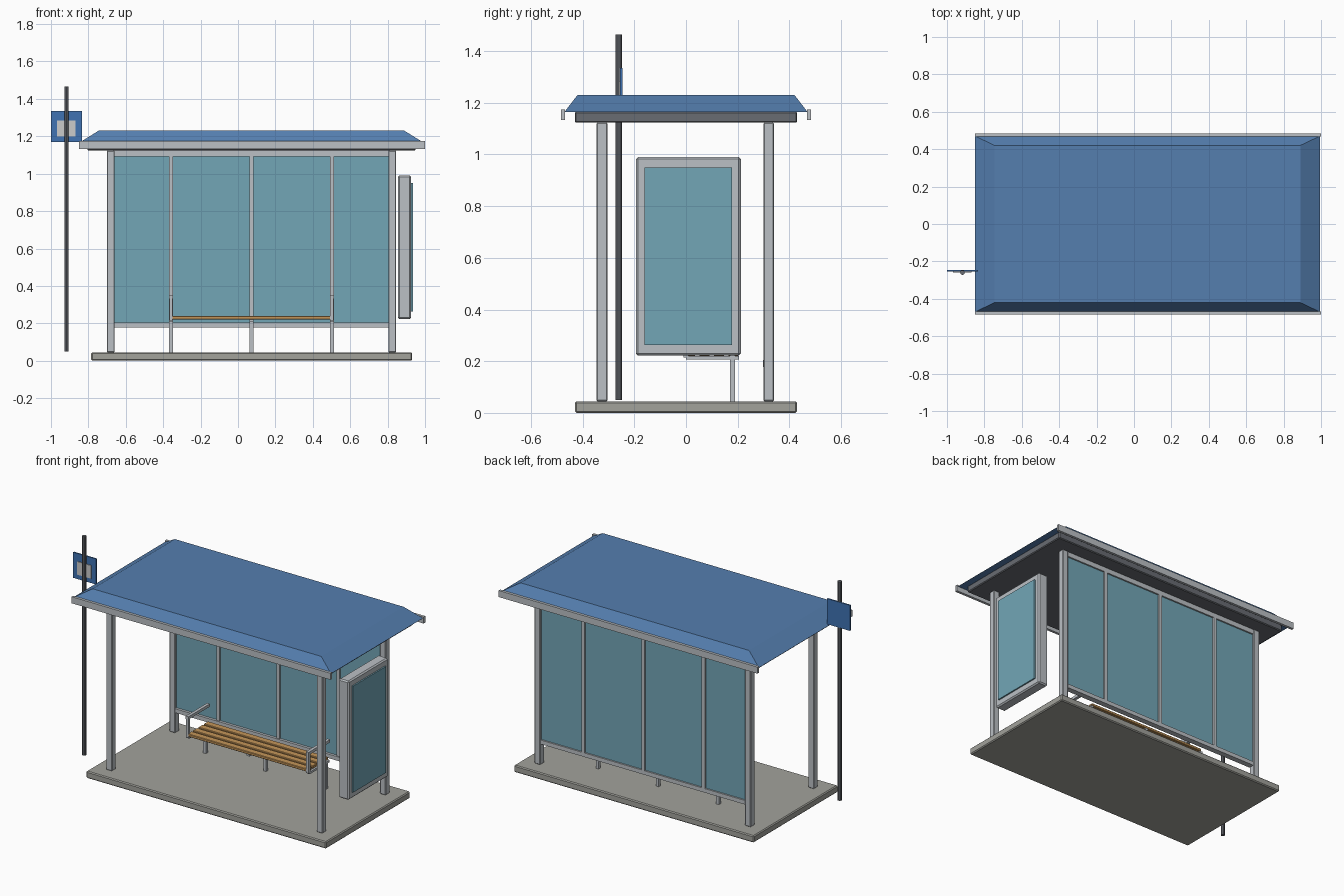
import bpy, bmesh
from mathutils import Vector

if "Cube" in bpy.data.objects:
    bpy.data.objects.remove(bpy.data.objects["Cube"])


def mat(name, r, g, b):
    m = bpy.data.materials.new(name)
    m.diffuse_color = (r, g, b, 1)
    m.use_nodes = True
    m.node_tree.nodes["Principled BSDF"].inputs["Base Color"].default_value = m.diffuse_color
    return m


BLUE = mat("roof_blue", 0.09, 0.21, 0.43)
SIGN = mat("sign_blue", 0.05, 0.17, 0.45)
GLASS = mat("glass_teal", 0.17, 0.38, 0.47)
WOOD = mat("wood", 0.55, 0.30, 0.10)
DARK = mat("dark_grey", 0.14, 0.15, 0.17)
STONE = mat("paving", 0.36, 0.36, 0.33)
METAL = mat("metal", 0.50, 0.53, 0.56)
WHITE = mat("white", 0.80, 0.82, 0.82)


def finish(name, bm, material):
    bmesh.ops.recalc_face_normals(bm, faces=bm.faces)
    me = bpy.data.meshes.new(name)
    bm.to_mesh(me)
    bm.free()
    me.materials.append(material)
    ob = bpy.data.objects.new(name, me)
    bpy.context.collection.objects.link(ob)
    return ob


def box(name, x, y, z, material=METAL, bevel=0.0):
    """Box from (min, max) ranges on each axis."""
    bm = bmesh.new()
    bmesh.ops.create_cube(bm, size=1)
    for v in bm.verts:
        v.co = Vector([r[0] if c < 0 else r[1] for c, r in zip(v.co, (x, y, z))])
    if bevel:
        bmesh.ops.bevel(bm, geom=bm.edges[:], offset=bevel, segments=1, affect='EDGES')
    return finish(name, bm, material)


def span(c, w):
    return (c - w / 2, c + w / 2)


CX = 0.072  # shelter centre in x

# Paved base
box("base_slab", (-0.785, 0.93), (-0.43, 0.43), (0, 0.045), STONE, 0.006)

# Corner posts
for xn, x in (("left", -0.68), ("right", 0.825)):
    for yn, y in (("front", -0.325), ("back", 0.32)):
        box(f"{yn}_{xn}_post", span(x, 0.042), span(y, 0.042), (0.045, 1.123), METAL, 0.004)

# Ceiling and hipped roof
box("ceiling", (-0.805, 0.95), (-0.43, 0.43), (1.123, 1.166), DARK, 0.005)
bm = bmesh.new()
bmesh.ops.create_cube(bm, size=1)
for v in bm.verts:
    hx, hy, z = (0.817, 0.42, 1.23) if v.co.z > 0 else (0.922, 0.47, 1.165)
    v.co = Vector((CX + (hx if v.co.x > 0 else -hx), hy if v.co.y > 0 else -hy, z))
finish("hip_roof", bm, BLUE)

# Gutters along the front and back
for n, y in (("front", -0.476), ("back", 0.476)):
    box(n + "_gutter", (-0.85, 1.0), span(y, 0.017), (1.133, 1.175))

# Glazed back wall
box("back_glass", (-0.66, 0.805), span(0.32, 0.01), (0.2, 1.095), GLASS)
box("top_rail", (-0.66, 0.805), span(0.32, 0.03), (1.092, 1.123))
box("bottom_rail", (-0.66, 0.805), (0.298, 0.335), (0.178, 0.204))
for i, x in enumerate((-0.358, CX, 0.502)):
    box(f"mullion_{i}", span(x, 0.022), span(0.32, 0.03), (0.2, 1.095))

# Bench: slats, legs, braces and armrests
for i in range(4):
    y = 0.015 + i * 0.056
    box(f"bench_slat_{i}", (-0.358, 0.502), span(y, 0.044), (0.221, 0.239), WOOD, 0.003)
for i, x in enumerate((-0.358, CX, 0.502)):
    box(f"bench_leg_{i}", span(x, 0.02), span(0.18, 0.02), (0.045, 0.222))
    box(f"bench_brace_{i}", span(x, 0.02), (0.0, 0.205), (0.207, 0.221))
for n, x in (("left", -0.358), ("right", 0.502)):
    box(n + "_arm_post", span(x, 0.018), span(0.0, 0.018), (0.215, 0.34))
    box(n + "_armrest", span(x, 0.02), (-0.01, 0.21), (0.334, 0.352))

# Advertising case on the right end
box("display_case", (0.855, 0.926), (-0.194, 0.212), (0.222, 0.99), METAL, 0.008)
box("display_panel", (0.92, 0.935), (-0.16, 0.178), (0.263, 0.95), GLASS)

# Stop sign pole and plate
bm = bmesh.new()
bmesh.ops.create_cone(bm, cap_ends=True, segments=10, radius1=0.0125, radius2=0.0125, depth=1.415)
bmesh.ops.translate(bm, vec=(-0.917, -0.26, 0.7575), verts=bm.verts)
pole = finish("sign_pole", bm, DARK)
for p in pole.data.polygons:
    p.use_smooth = len(p.vertices) == 4
bpy.context.view_layer.objects.active = pole
pole.select_set(True)
bpy.ops.object.shade_smooth_by_angle()
box("sign_plate", (-1.0, -0.835), (-0.255, -0.246), (1.17, 1.335), SIGN)
box("sign_inset", (-0.968, -0.868), (-0.259, -0.254), (1.2, 1.285), WHITE)
